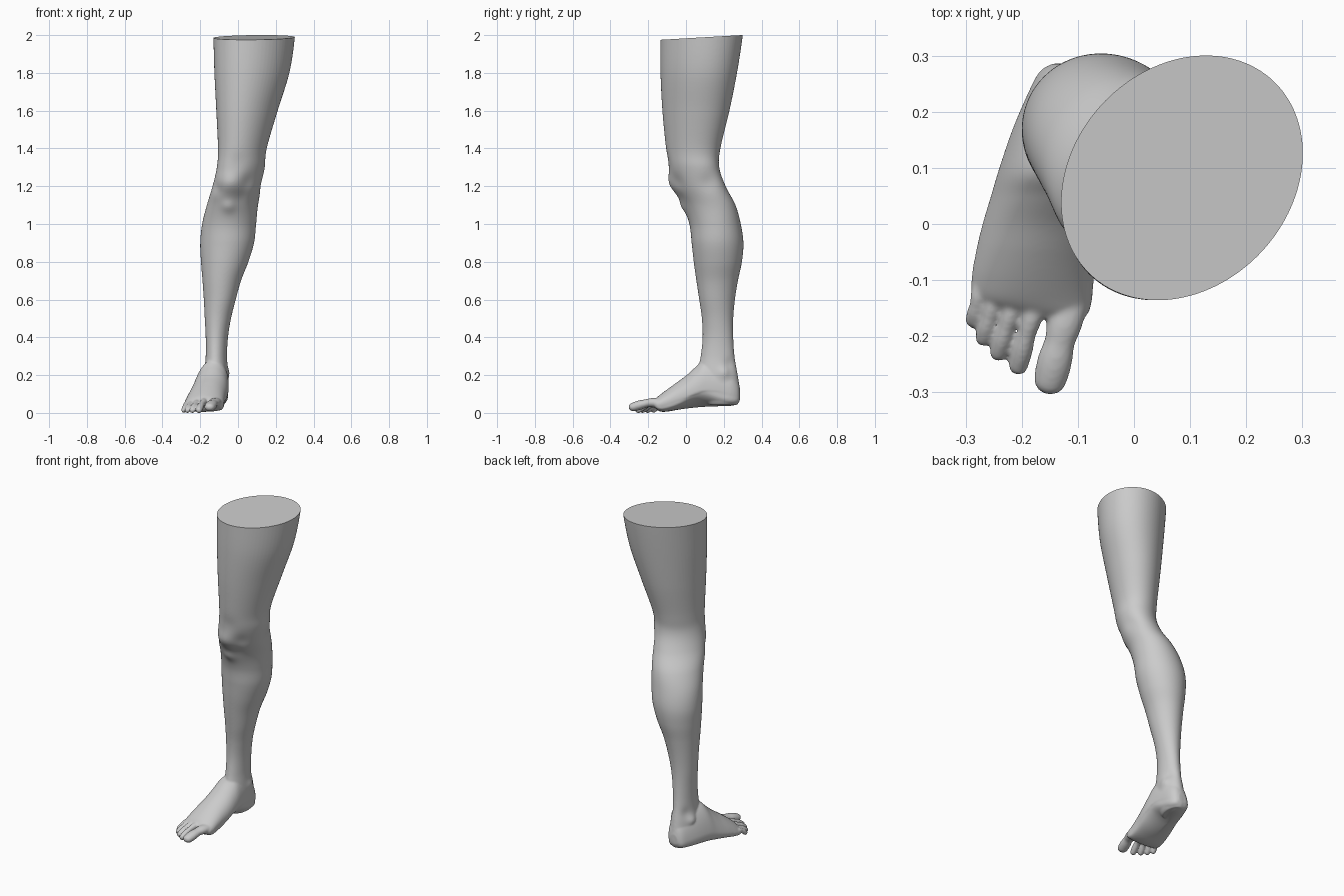
import bpy, bmesh
from math import sin, cos, pi, exp
from mathutils import Vector, Matrix

if "Cube" in bpy.data.objects:
    bpy.data.objects.remove(bpy.data.objects["Cube"])


def spline(rows, steps):
    """Catmull-Rom interpolation through rows of numbers."""
    out = []
    n = len(rows)
    for i in range(n - 1):
        p = [rows[max(0, min(n - 1, i + k))] for k in (-1, 0, 1, 2)]
        for s in range(steps):
            t = s / steps
            out.append([0.5 * (2 * b + (c - a) * t + (2 * a - 5 * b + 4 * c - d) * t * t
                               + (3 * b - a - 3 * c + d) * t ** 3)
                        for a, b, c, d in zip(*p)])
    out.append(list(rows[-1]))
    return out


def loft(bm, rings):
    """Skin a list of closed rings and cap both ends."""
    loops = [[bm.verts.new(p) for p in ring] for ring in rings]
    n = len(loops[0])
    for a, b in zip(loops, loops[1:]):
        for i in range(n):
            j = (i + 1) % n
            bm.faces.new((a[i], a[j], b[j], b[i]))
    bm.faces.new(loops[0][::-1])
    bm.faces.new(loops[-1])


bm = bmesh.new()
SEG = 64
ANG = [2 * pi * i / SEG for i in range(SEG)]

# Leg cross-sections: z, left x, right x, front y, back y, twist
leg = [
    (2.06, -.132, .302, -.136, .305, .2), (1.98, -.13, .30, -.136, .298, .2),
    (1.8, -.125, .272, -.135, .27, .2), (1.6, -.115, .21, -.125, .23, .2),
    (1.4, -.106, .152, -.106, .182, .2), (1.3, -.112, .142, -.094, .176, .25),
    (1.2, -.135, .125, -.072, .21, .25), (1.1, -.165, .106, -.018, .262, .15),
    (1.0, -.19, .096, .018, .29, .05), (.9, -.2, .085, .03, .304, 0),
    (.8, -.196, .055, .041, .296, 0), (.7, -.188, .016, .055, .275, 0),
    (.6, -.181, -.012, .07, .259, 0), (.5, -.176, -.037, .084, .25, .05),
    (.4, -.171, -.053, .088, .25, .1), (.3, -.171, -.058, .078, .257, .1),
    (.2, -.18, -.052, .06, .274, .1), (.12, -.185, -.052, .08, .286, .1),
    (.07, -.18, -.06, .1, .285, .1), (.045, -.165, -.075, .12, .27, .1),
]
# Surface bumps and hollows: centre, radius, height
bumps = [
    ((-.035, -.075, 1.215), .05, .013),   # kneecap
    ((-.05, -.02, 1.09), .035, .012),     # shin bump below knee
    ((.03, -.05, 1.13), .04, -.008),      # hollows beside kneecap
    ((-.11, -.03, 1.19), .035, -.007),
    ((.06, -.06, 1.22), .045, -.008),
    ((.0, -.095, 1.33), .05, -.006),
    ((.13, .12, 1.22), .05, -.008),       # inner knee groove
    ((-.05, .2, .215), .028, .01),        # ankle bones
    ((-.178, .19, .20), .03, .014),
    ((-.165, .235, .25), .03, -.007),     # hollows by the heel tendon
    ((-.065, .235, .26), .03, -.007),
]
rings = []
for z, x0, x1, y0, y1, tw in spline(leg, 8):
    cx, cy, a, b = (x0 + x1) / 2, (y0 + y1) / 2, (x1 - x0) / 2, (y1 - y0) / 2
    ring = []
    for t in ANG:
        p = Vector((cx + a * cos(t - tw), cy + b * sin(t), z))
        out = (p - Vector((cx, cy, z))).normalized()
        h = sum(k * exp(-((p - Vector(c)).length / r) ** 2) for c, r, k in bumps)
        ring.append(p + out * h)
    rings.append(ring)
loft(bm, rings)

# Foot cross-sections from heel to ball: y, outer x, inner x, bottom z, top z
foot = [
    (.286, -.145, -.095, .075, .13), (.272, -.168, -.072, .05, .18),
    (.235, -.188, -.056, .04, .23), (.17, -.216, -.052, .037, .27),
    (.1, -.24, -.052, .034, .285), (.05, -.255, -.054, .03, .243),
    (0, -.27, -.06, .025, .198), (-.05, -.282, -.069, .018, .162),
    (-.1, -.29, -.075, .01, .126), (-.135, -.285, -.078, .01, .10),
    (-.155, -.25, -.082, .02, .084), (-.168, -.21, -.09, .035, .07),
]
rings = []
for y, x0, x1, z0, z1 in spline(foot, 6):
    cx, a, h = (x0 + x1) / 2, (x1 - x0) / 2, z1 - z0
    ring = []
    for t in ANG:
        s = sin(t)
        u = cos(t) + .28 * max(0, s) * (1 - s * .3)
        if s > 0:
            z = z0 + h * (.27 + .73 * s)
        else:
            z = z0 + h * .27 * (1 - abs(s) ** .6)
            # raised inner arch
            z += .035 * max(0, u + .2) * exp(-((y - .07) / .09) ** 2)
        ring.append((cx + a * min(u, 1.03), y, z))
    rings.append(ring)
loft(bm, rings)

# Toes: base xy, tip xy, radius, base z, tip z
toes = [
    ((-.112, -.13), (-.149, -.275), .033, .055, .034),
    ((-.172, -.13), (-.206, -.252), .0195, .062, .019),
    ((-.210, -.13), (-.241, -.229), .018, .055, .018),
    ((-.244, -.12), (-.268, -.203), .017, .048, .017),
    ((-.272, -.11), (-.287, -.172), .0155, .042, .0165),
]
for (bx, by), (tx, ty), r, bz, tz in toes:
    for i in range(19):
        t = i / 18
        # narrow neck, fuller pad, rounded end
        rad = r * (1 - .16 * exp(-((t - .55) / .18) ** 2) - .1 * t ** 6)
        zz = bz + (tz - bz) * t ** 1.3 + .008 * sin(pi * t)
        m = (Matrix.Translation((bx + (tx - bx) * t, by + (ty - by) * t, zz))
             @ Matrix.Diagonal((1, 1, .78 if r > .03 else 1, 1)))
        bmesh.ops.create_icosphere(bm, subdivisions=3, radius=rad, matrix=m)

bmesh.ops.recalc_face_normals(bm, faces=bm.faces)
src = bpy.data.meshes.new("leg_parts")
bm.to_mesh(src)
bm.free()
leg_obj = bpy.data.objects.new("leg", src)
bpy.context.collection.objects.link(leg_obj)

# Fuse leg, foot and toes into one skin
rm = leg_obj.modifiers.new("fuse", 'REMESH')
rm.mode = 'VOXEL'
rm.voxel_size = .005
sm = leg_obj.modifiers.new("soften", 'SMOOTH')
sm.factor = .5
sm.iterations = 8
dg = bpy.context.evaluated_depsgraph_get()
skin = bpy.data.meshes.new_from_object(leg_obj.evaluated_get(dg))
leg_obj.modifiers.clear()

# Flat, slightly sloped cut through the thigh
bm = bmesh.new()
bm.from_mesh(skin)
res = bmesh.ops.bisect_plane(bm, geom=bm.verts[:] + bm.edges[:] + bm.faces[:],
                             plane_co=(0, -.136, 1.975), plane_no=(0, -.058, 1),
                             clear_outer=True)
rim = [e for e in res["geom_cut"] if isinstance(e, bmesh.types.BMEdge)]
bmesh.ops.contextual_create(bm, geom=rim)
low = min(v.co.z for v in bm.verts)
for v in bm.verts:          # rest the toes on the ground
    if v.co.z < .3:
        v.co.z -= low * (1 - v.co.z / .3)
bmesh.ops.recalc_face_normals(bm, faces=bm.faces)
bm.to_mesh(skin)
bm.free()
leg_obj.data = skin
skin.name = "leg"

bpy.context.view_layer.objects.active = leg_obj
leg_obj.select_set(True)
bpy.ops.object.shade_smooth_by_angle(angle=.9)
